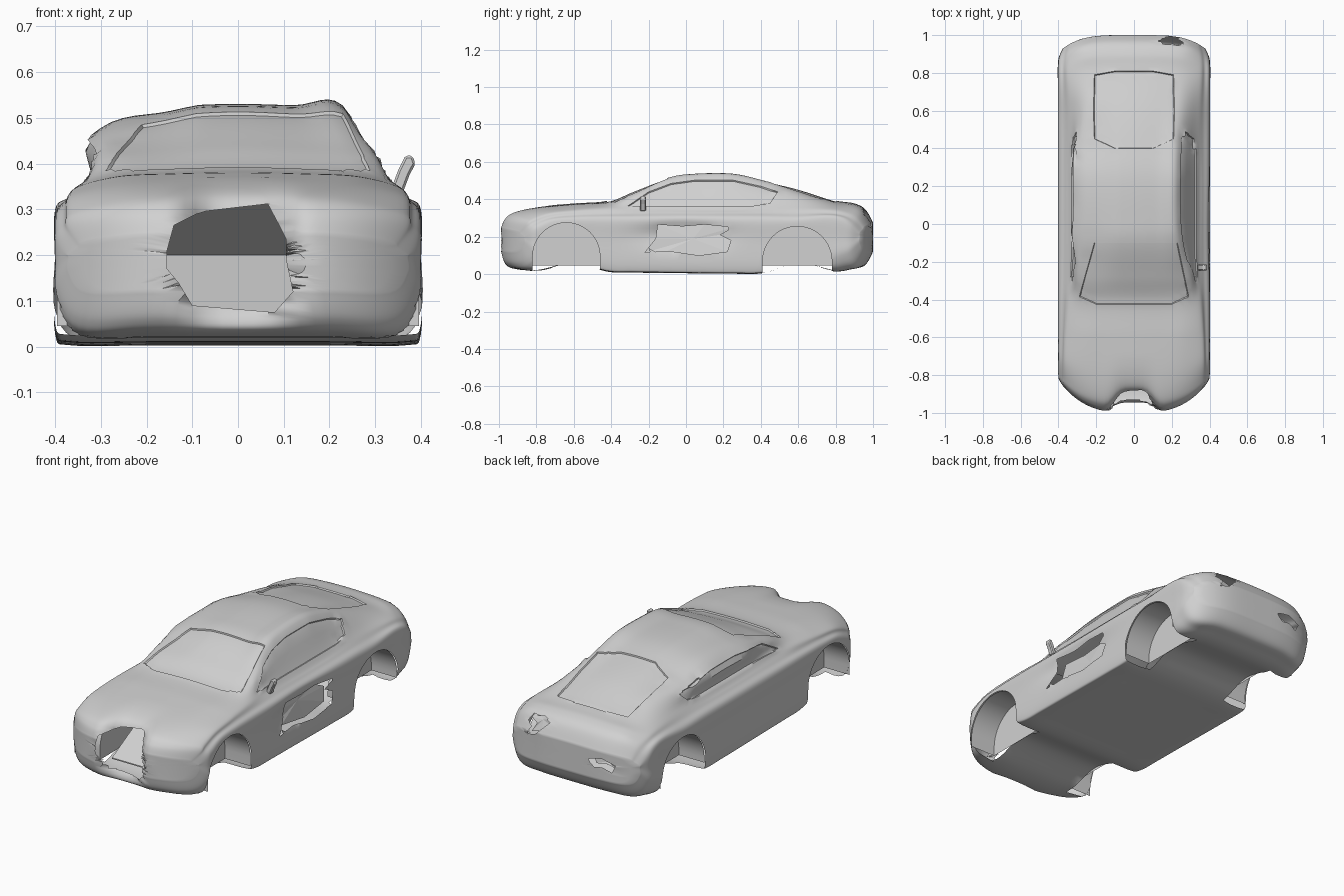
import bpy, bmesh, math, random
from mathutils import Vector, geometry

if "Cube" in bpy.data.objects:
    bpy.data.objects.remove(bpy.data.objects["Cube"])
random.seed(4)

grey = bpy.data.materials.new("body grey")
grey.use_nodes = True
grey.diffuse_color = (0.64, 0.64, 0.64, 1)
grey.node_tree.nodes["Principled BSDF"].inputs["Base Color"].default_value = (0.64, 0.64, 0.64, 1)

# Body stations: y, half width, floor, side top, belt x, belt z, roof x, roof z, centre top
STATIONS = [
    (-1.0, .37, .12, .20, .33, .23, .22, .245, .25),
    (-.98, .395, .06, .23, .36, .275, .25, .29, .295),
    (-.93, .40, .03, .25, .36, .30, .25, .322, .333),
    (-.80, .40, .022, .28, .36, .33, .26, .35, .36),
    (-.60, .40, .06, .29, .355, .345, .26, .37, .378),
    (-.42, .40, .015, .29, .345, .355, .27, .38, .392),
    (-.28, .40, .01, .29, .335, .36, .285, .425, .447),
    (-.10, .40, .008, .29, .33, .365, .245, .49, .513),
    (.05, .40, .006, .29, .33, .365, .23, .512, .528),
    (.25, .40, .004, .29, .33, .365, .23, .512, .528),
    (.42, .40, .008, .29, .33, .365, .235, .475, .50),
    (.60, .40, .06, .29, .335, .36, .25, .43, .458),
    (.80, .40, .02, .30, .345, .35, .26, .378, .395),
    (.90, .40, .03, .29, .345, .335, .26, .365, .378),
    (.96, .395, .05, .26, .34, .31, .27, .335, .345),
    (1.0, .375, .12, .22, .33, .255, .25, .268, .275),
]
# For each axis: the two outline coordinates, then the depth coordinate
AXES = {"x": (1, 2, 0), "y": (0, 2, 1), "z": (0, 1, 2)}


def clamp(t):
    return max(0.0, min(1.0, t))


def spline(pts, steps):
    """Smooth curve through all points except the two end guides."""
    out = []
    for a, b, c, d in zip(pts, pts[1:], pts[2:], pts[3:]):
        for i in range(steps):
            t = i / steps
            out.append(b + (c - a) * (t / 2) + (a * 2 - b * 5 + c * 4 - d) * (t * t / 2)
                       + (b * 3 - a - c * 3 + d) * (t ** 3 / 2))
    return out + [pts[-2]]


def deform(p):
    """Bow the ends, then add the crash damage."""
    x, y, z = p
    r = abs(x) / .4
    y += .17 * r ** 3 * clamp((-p.y - .55) / .45) - .09 * r ** 4 * clamp((p.y - .55) / .45)
    # nose pushed in
    y += .10 * math.exp(-(x / .11) ** 4) * clamp((z - .02) / .1) * clamp((-p.y - .7) / .3)
    # roof crushed on one side, lifted on the other
    k = clamp((y + .35) / .3) * clamp((.65 - y) / .25) * clamp((z - .37) / .1)
    t = clamp((-x - .09) / .14)
    z -= .04 * t * k
    x -= .075 * t * k
    z += .012 * k * math.exp(-((x - .22) / .07) ** 2)
    # door pushed in
    if x > .3:
        x -= .04 * math.exp(-((y + .02) / .2) ** 2 - ((z - .21) / .06) ** 2)
    return Vector((x, y, z))


def add_object(name, bm, recalc=True):
    if recalc:
        bmesh.ops.recalc_face_normals(bm, faces=bm.faces)
    mesh = bpy.data.meshes.new(name)
    bm.to_mesh(mesh)
    bm.free()
    mesh.materials.append(grey)
    ob = bpy.data.objects.new(name, mesh)
    bpy.context.collection.objects.link(ob)
    return ob


def flip(v):
    return Vector((-v.x, v.y, v.z))


def end_rings(ring):
    """Rings shrinking to the middle of an end face."""
    mid = Vector((0, ring[0].y, (ring[0].z + ring[len(ring) // 2].z) / 2))
    return [[mid + (v - mid) * s for v in ring] for s in (.9, .8, .7, .6, .5, .4, .3, .2, .1, .03)]


def body_mesh():
    rows = []
    for y, w, zb, zs, bx, bz, rx, rz, zt in STATIONS:
        # bumpers have a taller chamfer along the bottom than the sills
        c = clamp((abs(y) - .7) / .15) * clamp((zs - zb) / .2)
        half = [(0, zb), (.5 * w, zb), ((.91 - .04 * c) * w, zb), (w, zb + .025 + .045 * c), (w, (zb + .07 + zs) / 2),
                (w, zs), ((w + bx) / 2, (zs + bz) / 2), (bx, bz), (rx, rz), (rx * .55, rz * .3 + zt * .7), (0, zt)]
        rows.append([Vector((x, y, z)) for x, z in half])
    columns = [spline([c[0]] + list(c) + [c[-1]], 8) for c in zip(*rows)]
    rings = []
    for row in zip(*columns):
        half = spline([flip(row[1])] + list(row) + [flip(row[-2])], 6)
        rings.append(half + [flip(v) for v in half[-2:0:-1]])
    rings = end_rings(rings[0])[::-1] + rings + end_rings(rings[-1])
    bm = bmesh.new()
    grid = [[bm.verts.new(deform(v)) for v in ring] for ring in rings]
    n = len(grid[0])
    for a, b in zip(grid, grid[1:]):
        for i in range(n):
            bm.faces.new((a[i], a[(i + 1) % n], b[(i + 1) % n], b[i]))
    bm.faces.new(grid[0])
    bm.faces.new(grid[-1])
    bmesh.ops.recalc_face_normals(bm, faces=bm.faces)
    return bm


def inside(a, b, pts):
    hit = False
    for (a1, b1), (a2, b2) in zip(pts, pts[1:] + pts[:1]):
        if (b1 > b) != (b2 > b) and a < (a2 - a1) * (b - b1) / (b2 - b1) + a1:
            hit = not hit
    return hit


def nearest(p, pts):
    best = []
    for a, b in zip(pts, pts[1:] + pts[:1]):
        q, t = geometry.intersect_point_line(p, Vector(a), Vector(b))
        best.append(Vector(a).lerp(Vector(b), clamp(t)))
    return min(best, key=lambda q: (q - p).length)


def outline_faces(bm, pts, axis, limit):
    """Faces inside an outline beyond a depth limit, with their border moved onto the outline."""
    i, j, k = AXES[axis]
    sign = 1 if limit > 0 else -1
    faces = []
    for f in bm.faces:
        c = f.calc_center_median()
        if c[k] * sign > abs(limit) and inside(c[i], c[j], pts):
            faces.append(f)
    chosen = set(faces)
    border = {v for f in faces for v in f.verts if any(g not in chosen for g in v.link_faces)}
    rim = []
    for v in border:
        if abs(v.co[k] - limit) < .04:
            v.co[k] = limit
        else:
            v.co[i], v.co[j] = nearest(Vector((v.co[i], v.co[j])), pts)
            rim.append(v)
    for a, b in pts:
        v = min(rim, key=lambda w: math.hypot(w.co[i] - a, w.co[j] - b))
        if math.hypot(v.co[i] - a, v.co[j] - b) < .02:
            v.co[i], v.co[j] = a, b
    return faces


def open_hole(bm, pts, axis, limit):
    bmesh.ops.delete(bm, geom=outline_faces(bm, pts, axis, limit), context="FACES")


def arch(y, z, r, low):
    pts = [(y + r * math.cos(math.pi * i / 24), z + r * math.sin(math.pi * i / 24)) for i in range(25)]
    return pts + [(y - r, low), (y + r, low)]


# Outlines of windows and torn openings
side_outline = [(-.31, .365), (-.2, .44), (-.08, .485), (.05, .503), (.25, .503), (.4, .47), (.49, .44),
                (.45, .38), (.36, .365)]
crushed_outline = [(y, z - .3 * (z - .365) * clamp((y + .3) / .2)) for y, z in side_outline]
windshield = [(-.29, -.385), (-.2, -.425), (.2, -.425), (.29, -.385), (.23, -.1), (-.21, -.1)]
rear_window = [(-.21, .79), (-.1, .81), (.1, .81), (.21, .79), (.215, .6), (.21, .45), (.1, .4), (-.1, .4),
               (-.21, .45), (-.215, .6)]
nose_hole = [(-.155, .21), (-.14, .265), (-.08, .295), (.065, .312), (.09, .265), (.105, .235), (.105, .19),
             (.12, .12), (.08, .075), (-.04, .085), (-.1, .09), (-.13, .14), (-.155, .17)]
door_hole = [(-.15, .265), (-.02, .255), (.1, .265), (.25, .25), (.18, .21), (.24, .18), (.22, .12), (.07, .1),
             (-.1, .125), (-.22, .115), (-.16, .19)]
tail_hole = [(.13, .33), (.17, .35), (.2, .342), (.24, .345), (.26, .31), (.23, .29), (.25, .25), (.2, .26), (.17, .29)]
tail_split = [(-.27, .21), (-.2, .235), (-.12, .22), (-.14, .18), (-.2, .19), (-.25, .17)]
wheels = [("front", -.64, .095, .18), ("rear", .595, .07, .185)]

# Body shell with wheel arches, recessed windows and crash holes
bm = body_mesh()
for side in (-1, 1):
    for name, y, z, r in wheels:
        open_hole(bm, arch(y, z, r, -.1), "x", side * .245)
for pts, axis, limit in [(windshield, "z", .2), (rear_window, "z", .2),
                         (side_outline, "x", .1), (crushed_outline, "x", -.1)]:
    glass = outline_faces(bm, pts, axis, limit)
    bm.normal_update()
    bmesh.ops.inset_region(bm, faces=glass, thickness=.003, depth=-.007, use_even_offset=False)
for pts, axis, limit in [(nose_hole, "y", -.7), (door_hole, "x", .2), (tail_hole, "y", .8), (tail_split, "y", .8)]:
    open_hole(bm, pts, axis, limit)
body = add_object("car_body", bm, recalc=False)

# Wheel well liners
liners = []
for side, label in ((-1, "right"), (1, "left")):
    for name, y, z, r in wheels:
        pts = arch(y, z, r, .045)
        bm = bmesh.new()
        outer = [bm.verts.new((side * .396, a, b)) for a, b in pts]
        inner = [bm.verts.new((side * .245, a, b)) for a, b in pts]
        order = [len(pts) - 1] + list(range(len(pts) - 1))
        for a, b in zip(order, order[1:]):
            bm.faces.new((outer[a], outer[b], inner[b], inner[a]))
        bm.faces.new(inner)
        liners.append(add_object(f"{name}_{label}_wheel_well", bm))


def prism(name, pts, axis, lo, hi):
    """Extrude a 2D outline along an axis."""
    i, j, k = AXES[axis]
    bm = bmesh.new()
    ends = []
    for depth in (lo, hi):
        ends.append([bm.verts.new() for _ in pts])
        for v, (a, b) in zip(ends[-1], pts):
            v.co[i], v.co[j], v.co[k] = a, b, depth
        bm.faces.new(ends[-1])
    for n in range(len(pts)):
        m = (n + 1) % len(pts)
        bm.faces.new((ends[0][n], ends[0][m], ends[1][m], ends[1][n]))
    return add_object(name, bm)


def crumpled(name, pts, axis, depth, tilt, rough):
    """Bent sheet behind an opening: a jittered fan."""
    i, j, k = AXES[axis]
    ca, cb = (sum(c) / len(pts) for c in zip(*pts))
    bm = bmesh.new()
    hub = bm.verts.new()
    hub.co[i], hub.co[j], hub.co[k] = ca, cb, depth
    rim = [bm.verts.new() for _ in pts]
    for v, (a, b) in zip(rim, pts):
        v.co[i], v.co[j] = ca + (a - ca) * 1.12, cb + (b - cb) * 1.12
        v.co[k] = depth + tilt * (b - cb) + random.uniform(-rough, rough)
    for n in range(len(rim)):
        bm.faces.new((hub, rim[n], rim[(n + 1) % len(rim)]))
    ob = add_object(name, bm)
    ob.modifiers.new("sheet", "SOLIDIFY").thickness = .004


# Crushed sheets behind the openings
crumpled("crushed_door_panel", door_hole, "x", .325, -.15, .008)
crumpled("crushed_tail_light", tail_hole, "y", .915, -.3, .012)
crumpled("crushed_bumper", tail_split, "y", .94, -.1, .008)
prism("crushed_radiator", [(-.81, .07), (-.56, .2), (-.77, .32), (-.77, .326), (-.55, .2), (-.81, .064)],
      "x", -.18, .17)

# Surviving door mirror
mirror = prism("left_mirror", [(.335, .345), (.36, .335), (.375, .375), (.388, .40), (.382, .417), (.366, .418),
                               (.35, .385)], "y", -.245, -.215)
mirror.modifiers.new("round", "BEVEL").width = .005

# Smooth shading with sharp edges kept
bpy.ops.object.select_all(action="DESELECT")
for ob in [body] + liners:
    ob.select_set(True)
bpy.context.view_layer.objects.active = body
bpy.ops.object.shade_smooth_by_angle(angle=math.radians(40))
